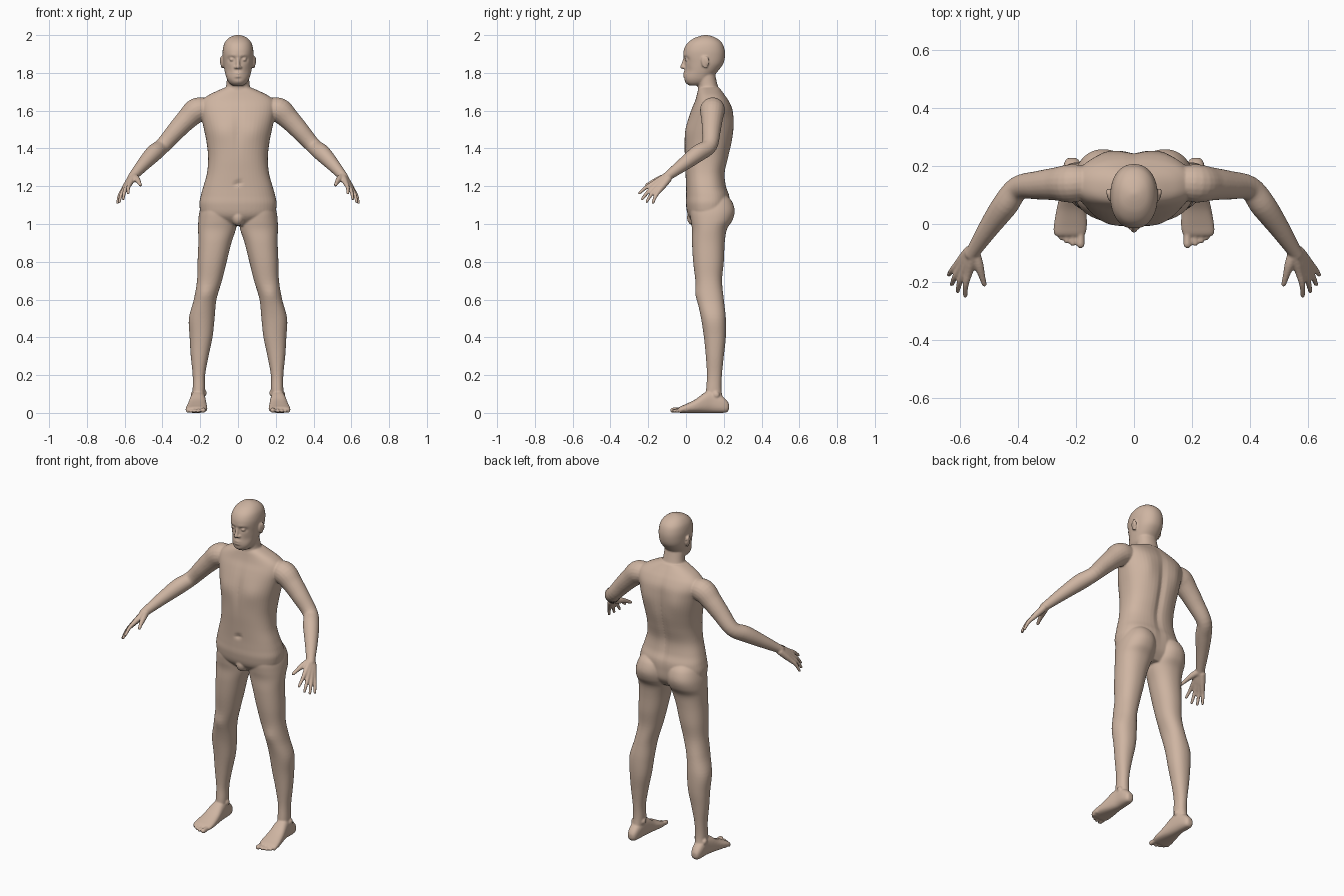
import bpy, bmesh, math
from mathutils import Vector, Matrix

bm = bmesh.new()


def spline(rows, steps=5):
    """Smooth (Catmull-Rom) interpolation of rows of numbers."""
    out = []
    for i in range(len(rows) - 1):
        a, b, c, d = (rows[max(0, min(len(rows) - 1, i + k))] for k in (-1, 0, 1, 2))
        for s in range(steps):
            t = s / steps
            out.append([0.5 * (2 * q + (r - p) * t + (2 * p - 5 * q + 4 * r - u) * t * t
                               + (3 * q - p - 3 * r + u) * t ** 3)
                        for p, q, r, u in zip(a, b, c, d)])
    out.append(list(rows[-1]))
    return out


def skin(rings):
    """Closed surface through rings of points; returns the vertices."""
    loops = [[bm.verts.new(p) for p in ring] for ring in rings]
    n = len(loops[0])
    for a, b in zip(loops, loops[1:]):
        for i in range(n):
            j = (i + 1) % n
            bm.faces.new((a[i], a[j], b[j], b[i]))
    bm.faces.new(loops[0])
    bm.faces.new(loops[-1])
    return [v for l in loops for v in l]


def loft(rows, axis='z', power=2.2, sides=(1,), n=48):
    """Rows: position on axis, x min, x max, then min and max of the other axis."""
    made = []
    for sx in sides:
        rings = []
        for t, x0, x1, b0, b1 in spline(rows):
            ring = []
            for k in range(n):
                a = 2 * math.pi * k / n
                c, s = math.cos(a), math.sin(a)
                u = math.copysign(abs(c) ** (2 / power), c)
                v = math.copysign(abs(s) ** (2 / power), s)
                x = sx * ((x0 + x1) / 2 + u * (x1 - x0) / 2)
                b = (b0 + b1) / 2 + v * (b1 - b0) / 2
                ring.append((x, b, t) if axis == 'z' else (x, t, b))
            rings.append(ring)
        made += skin(rings)
    return made


def ball(center, size, sides=(1, -1), tilt=0):
    for sx in sides:
        m = (Matrix.Translation((center[0] * sx, center[1], center[2]))
             @ Matrix.Rotation(tilt, 4, 'X') @ Matrix.Diagonal((*size, 1)))
        bmesh.ops.create_uvsphere(bm, u_segments=20, v_segments=14, radius=1, matrix=m)


def tube(points, sides=(1, -1), n=20):
    """Round limb through (x, y, z, radius) with rounded ends."""
    path = spline(points)
    for sx in sides:
        pts = [Vector((p[0] * sx, p[1], p[2])) for p in path]
        rings = []
        for i, p in enumerate(pts):
            d = pts[min(i + 1, len(pts) - 1)] - pts[max(i - 1, 0)]
            q = d.to_track_quat('Z', 'Y')
            rings.append([p + q @ Vector((math.cos(2 * math.pi * k / n), math.sin(2 * math.pi * k / n), 0))
                          * path[i][3] for k in range(n)])
        skin(rings)
    for p in (points[0], points[-1]):
        ball(p[:3], (p[3],) * 3, sides)


def bump(verts, x, z, sx, sz, amount, front=True, split=0.1):
    """Push the front or back surface along y around (+-x, z)."""
    for v in verts:
        if (v.co.y < split) == front:
            dx = (abs(v.co.x) - x) / sx
            dz = (v.co.z - z) / sz
            v.co.y += amount * math.exp(-dx * dx - dz * dz)


def sym(rows):
    return [(z, -w, w, f, b) for z, w, f, b in rows]


# Torso: height, half width, front y, back y
torso = loft(sym([(0.99, .09, .06, .19), (1.04, .185, .014, .225), (1.1, .204, 0, .232),
                  (1.15, .197, 0, .23), (1.2, .183, 0, .213), (1.27, .164, -.003, .207),
                  (1.35, .158, -.007, .225), (1.43, .166, -.007, .243), (1.5, .18, 0, .25),
                  (1.56, .193, .013, .25), (1.61, .203, .03, .245), (1.65, .195, .047, .228),
                  (1.68, .16, .056, .208), (1.705, .11, .062, .19), (1.722, .07, .068, .178)]), power=2.4)
bump(torso, .085, 1.49, .06, .06, -.008)                 # chest muscles
bump(torso, 0, 1.5, .015, .12, .005)                     # breastbone
bump(torso, 0, 1.215, .012, .012, .01)                   # navel
bump(torso, 0, 1.38, .022, .22, -.014, False)            # spine groove
bump(torso, .1, 1.53, .05, .08, .01, False)              # shoulder blades
ball((0, .045, 1.035), (.035, .04, .045), (1,))          # groin

# Neck
loft(sym([(1.64, .085, .07, .2), (1.7, .069, .064, .178), (1.74, .061, .062, .166),
          (1.79, .058, .05, .155), (1.83, .05, .05, .15)]))

# Head
head = loft(sym([(1.733, .028, .018, .08), (1.745, .045, .0, .115), (1.765, .058, -.01, .14), (1.79, .066, -.011, .153),
                 (1.82, .073, -.008, .178), (1.85, .078, -.007, .198), (1.885, .081, -.013, .206),
                 (1.92, .081, -.012, .205), (1.955, .073, .005, .193), (1.98, .055, .036, .168),
                 (1.994, .032, .07, .138), (2.001, .008, .1, .11)]), n=80)
bump(head, .034, 1.872, .017, .012, .016)                # eye sockets
bump(head, .03, 1.893, .025, .008, -.004)                # brow
bump(head, .05, 1.81, .02, .025, .006)                   # cheeks
bump(head, 0, 1.797, .02, .006, -.006)                   # upper lip
bump(head, 0, 1.781, .018, .006, -.005)                  # lower lip
bump(head, 0, 1.768, .02, .006, .005)                    # chin crease
ball((.033, .004, 1.871), (.012, .011, .01))             # eyes
tube([(0, -.004, 1.885, .008), (0, -.012, 1.855, .009), (0, -.02, 1.832, .011)], (1,))  # nose
ball((.013, -.01, 1.829), (.008, .01, .008))             # nostrils

# Ears
ball((.084, .1, 1.856), (.008, .019, .034), tilt=.2)
ball((.09, .11, 1.864), (.006, .014, .024), tilt=.2)

# Legs: height, inner x, outer x, front y, back y
legs = loft([(1.15, .05, .16, .06, .215), (1.12, .02, .185, .035, .243), (1.07, .008, .203, .022, .258),
             (1.02, .006, .21, .025, .246), (.97, .012, .211, .032, .216), (.9, .035, .21, .032, .205),
             (.8, .06, .214, .038, .2), (.7, .085, .217, .05, .191), (.6, .114, .234, .06, .2),
             (.5, .124, .26, .08, .211), (.4, .135, .256, .095, .211), (.3, .156, .25, .105, .2),
             (.2, .174, .24, .111, .19), (.12, .175, .24, .106, .188), (.05, .182, .242, .1, .2)],
            sides=(1, -1))
bump(legs, .172, .63, .035, .04, -.007, split=.12)       # kneecaps
ball((.178, .15, .105), (.012, .018, .018))              # ankle bones
ball((.239, .16, .095), (.012, .018, .018))

# Feet: y, inner x, outer x, bottom z, top z
loft([(.228, .2, .228, .02, .045), (.217, .188, .238, .004, .065), (.19, .18, .245, 0, .09),
      (.14, .174, .248, 0, .118), (.1, .17, .256, 0, .108), (.05, .165, .267, 0, .072),
      (0, .162, .276, 0, .047), (-.03, .166, .277, 0, .034), (-.042, .175, .268, .004, .026)],
     'y', 2.5, (1, -1))
for x, tip, r in [(.184, -.07, .014), (.211, -.066, .0105), (.232, -.058, .01),
                  (.251, -.047, .0095), (.267, -.032, .009)]:
    tube([(.215 + (x - .215) * .9, .0, .018, .014), (x, (tip - .01) / 2, .015, r * .95), (x, tip, r, r)])

# Arms
tube([(.15, .145, 1.605, .055), (.215, .14, 1.603, .066), (.27, .138, 1.555, .057),
      (.325, .134, 1.497, .05), (.398, .124, 1.415, .042), (.445, .065, 1.375, .045),
      (.5, -.012, 1.317, .036), (.548, -.085, 1.262, .026), (.56, -.103, 1.248, .024)])

# Hands: knuckle then fingertip
fingers = [((.57, -.168, 1.217), (.582, -.247, 1.163)), ((.585, -.163, 1.203), (.608, -.232, 1.132)),
           ((.598, -.152, 1.191), (.628, -.208, 1.118)), ((.607, -.138, 1.181), (.638, -.175, 1.113))]
for i, (k, t) in enumerate(fingers):
    k, t = Vector(k), Vector(t)
    w = Vector((.552, -.098, 1.256)).lerp(Vector((.568, -.095, 1.238)), i / 3)
    mid = k.lerp(t, .5) + Vector((.004, -.002, .005))
    tube([(*w, .02), (*w.lerp(k, .55), .0175), (*k, .014), (*mid, .0105), (*t, .008)])
tube([(.55, -.1, 1.25, .02), (.536, -.14, 1.238, .017), (.525, -.178, 1.222, .012), (.516, -.208, 1.206, .009)])

# Body: every part fused into one smooth surface
bmesh.ops.recalc_face_normals(bm, faces=bm.faces)
mesh = bpy.data.meshes.new("body")
bm.to_mesh(mesh)
bm.free()
body = bpy.data.objects.new("body", mesh)
bpy.context.collection.objects.link(body)
skin_mat = bpy.data.materials.new("skin")
skin_mat.diffuse_color = (0.62, 0.46, 0.36, 1)
mesh.materials.append(skin_mat)
fuse = body.modifiers.new("fuse", 'REMESH')
fuse.mode = 'VOXEL'
fuse.voxel_size = 0.0046
fuse.use_smooth_shade = True
soften = body.modifiers.new("soften", 'SMOOTH')
soften.factor = 0.5
soften.iterations = 6
